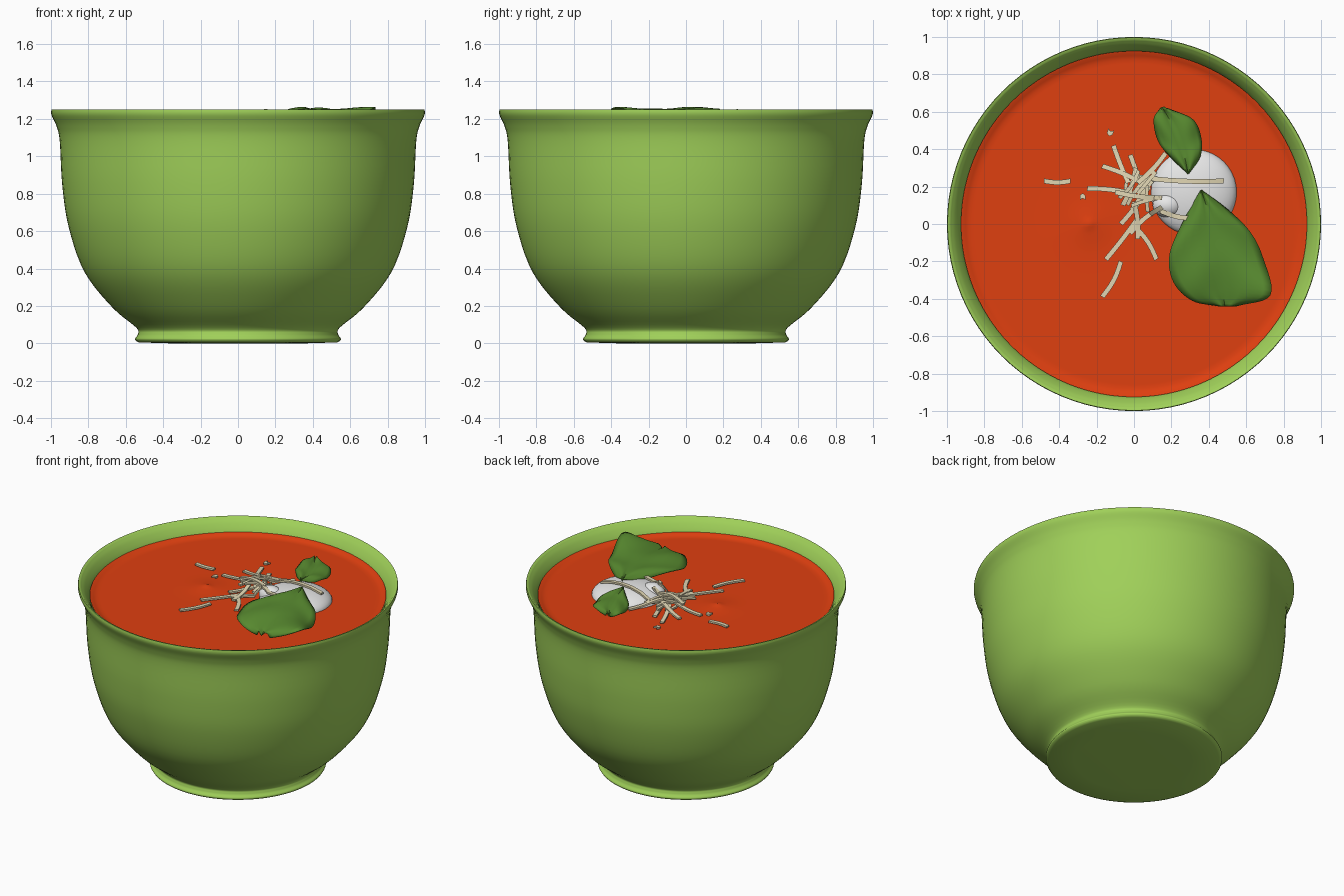
import bpy, bmesh, math, random
from mathutils import Vector

random.seed(4)
cube = bpy.data.objects.get("Cube")
if cube:
    bpy.data.objects.remove(cube, do_unlink=True)


def material(name, rgb):
    mat = bpy.data.materials.new(name)
    mat.use_nodes = True
    mat.diffuse_color = (*rgb, 1)
    mat.node_tree.nodes["Principled BSDF"].inputs["Base Color"].default_value = (*rgb, 1)
    return mat


GLAZE = material("green glaze", (0.35, 0.63, 0.10))
SOUP = material("tomato red", (0.74, 0.05, 0.005))
WHITE = material("soft white", (0.80, 0.80, 0.80))
CHEESE = material("pale cheese", (0.75, 0.67, 0.45))
LEAF = material("leaf green", (0.10, 0.26, 0.03))


def finish(bm, name, mat, angle=50):
    """Turn a bmesh into a smooth shaded object."""
    bmesh.ops.recalc_face_normals(bm, faces=bm.faces)
    mesh = bpy.data.meshes.new(name)
    bm.to_mesh(mesh)
    bm.free()
    mesh.materials.append(mat)
    obj = bpy.data.objects.new(name, mesh)
    bpy.context.collection.objects.link(obj)
    bpy.ops.object.select_all(action="DESELECT")
    obj.select_set(True)
    bpy.context.view_layer.objects.active = obj
    bpy.ops.object.shade_smooth_by_angle(angle=math.radians(angle))
    return obj


def smooth_path(points, steps):
    """Rounded path that passes through all the points."""
    pts = [Vector(p) for p in points]
    pts = [2 * pts[0] - pts[1]] + pts + [2 * pts[-1] - pts[-2]]
    path = []
    for a, b, c, d in zip(pts, pts[1:], pts[2:], pts[3:]):
        for k in range(steps):
            t = k / steps
            path.append(0.5 * (2 * b + (c - a) * t + (2 * a - 5 * b + 4 * c - d) * t**2
                               + (3 * b - a - 3 * c + d) * t**3))
    return path + [pts[-2]]


def lathe(profile, segments=96):
    """Spin (radius, height) pairs about the z axis."""
    bm = bmesh.new()
    verts = [bm.verts.new((r, 0, z)) for r, z in profile]
    edges = [bm.edges.new(pair) for pair in zip(verts, verts[1:])]
    bmesh.ops.spin(bm, geom=verts + edges, axis=(0, 0, 1), cent=(0, 0, 0),
                   angle=math.tau, steps=segments, use_merge=True)
    bmesh.ops.remove_doubles(bm, verts=bm.verts, dist=0.0005)
    return bm


# Bowl: underside, foot, outer wall, lip and inner wall
outside = smooth_path([(0.545, 0.012), (0.55, 0.025), (0.535, 0.05), (0.545, 0.085),
                       (0.67, 0.19), (0.82, 0.38), (0.905, 0.62), (0.94, 0.85),
                       (0.953, 1.08), (0.97, 1.16), (0.995, 1.215), (1.0, 1.235)], 5)
inside = smooth_path([(0.985, 1.247), (0.955, 1.215), (0.925, 1.16), (0.91, 1.08),
                      (0.87, 0.65), (0.74, 0.34), (0.45, 0.14), (0, 0.1)], 5)
profile = [(0, 0), (0.36, 0), (0.53, 0.005)] + [tuple(p) for p in outside]
profile += [(0.997, 1.25)] + [tuple(p) for p in inside]
finish(lathe(profile), "bowl", GLAZE)

# Soup: level surface, raised edge and one small peak
LEVEL = 1.155
rings = [(0.88 * i / 40, LEVEL) for i in range(41)]
bm = lathe(rings + [(0.9, LEVEL + 0.006), (0.915, LEVEL + 0.014), (0.925, LEVEL + 0.016)])
for v in bm.verts:
    d = math.hypot(v.co.x + 0.24, v.co.y)
    v.co.z += 0.012 * math.exp(-(d / 0.1) ** 2) + 0.01 * math.exp(-(d / 0.025) ** 2)
finish(bm, "soup", SOUP)


# Mozzarella: one large flattened ball and one small one
BALLS = {"large_mozzarella": ((0.32, 0.17, 1.15), (0.23, 0.23, 0.085)),
         "small_mozzarella": ((0.18, 0.10, 1.18), (0.08, 0.065, 0.06))}
for name, (centre, size) in BALLS.items():
    bm = bmesh.new()
    bmesh.ops.create_uvsphere(bm, u_segments=40, v_segments=20, radius=1)
    bmesh.ops.scale(bm, vec=size, verts=bm.verts)
    bmesh.ops.translate(bm, vec=centre, verts=bm.verts)
    finish(bm, name, WHITE)


def ground(x, y):
    """Height of the soup or cheese surface at a place."""
    z = LEVEL
    for c, s in BALLS.values():
        q = 1 - ((x - c[0]) / s[0]) ** 2 - ((y - c[1]) / s[1]) ** 2
        if q > 0:
            z = max(z, c[2] + s[2] * math.sqrt(q))
    return z


# Cheese shreds: thin bent strips lying in a loose heap
def shred(index, x1, y1, x2, y2, width=0.026):
    a, b = Vector((x1, y1)), Vector((x2, y2))
    along = (b - a).normalized()
    side = Vector((-along.y, along.x))
    bend = random.uniform(-0.015, 0.015)
    bm = bmesh.new()
    rows = []
    for k in range(7):
        t = k / 6
        p = a.lerp(b, t) + side * bend * math.sin(math.pi * t)
        heap = 0.06 * math.exp(-((p.x - 0.02) ** 2 + (p.y - 0.18) ** 2) / 0.02)
        z = max(ground(p.x, p.y), LEVEL + heap * (index % 5) / 4) + 0.006
        corners = [(-1, 0), (1, 0), (1, 0.012), (-1, 0.012)]
        rows.append([bm.verts.new((*(p + side * s * width / 2), z + h)) for s, h in corners])
    for r, q in zip(rows, rows[1:]):
        for j in range(4):
            bm.faces.new((r[j], r[j - 1], q[j - 1], q[j]))
    bm.faces.new(rows[0])
    bm.faces.new(rows[-1])
    finish(bm, f"cheese_shred_{index}", CHEESE, 30)


placed = [(-.48, .23, -.34, .23), (-.14, .50, -.11, .49), (-.11, .42, -.03, .22),
          (.03, .25, .48, .23), (-.17, -.39, -.07, -.20), (-.15, -.19, .02, .03),
          (.01, -.02, .12, -.19), (-.25, .19, .0, .16), (-.17, .31, .06, .21),
          (.02, .22, .17, .38), (-.02, .37, .06, .14), (-.07, .0, .08, .2),
          (-.06, .10, .01, .30), (.14, .07, .33, .03), (-.10, .17, .15, .14),
          (-.02, -.05, .15, .09), (-.29, .14, -.26, .14), (.0, .12, .02, -.08)]
for i, ends in enumerate(placed):
    shred(i, *ends)
for i in range(len(placed), len(placed) + 7):
    x, y = random.gauss(0.0, 0.05), random.gauss(0.2, 0.05)
    turn, half = random.uniform(0, math.pi), random.uniform(0.05, 0.1)
    dx, dy = half * math.cos(turn), half * math.sin(turn)
    shred(i, x - dx, y - dy, x + dx, y + dy, 0.02)


# Basil leaves: lofted from left edge to midrib to right edge, with soft side folds
def leaf(name, left, mid, right, ripple):
    bm = bmesh.new()
    grid = []
    rails = [smooth_path(rail, 6) for rail in (left, mid, right)]
    count = len(rails[0])
    for k, (a, m, b) in enumerate(zip(*rails)):
        row = []
        for j in range(-6, 7):
            u = abs(j) / 6
            p = m.lerp(a if j < 0 else b, u)
            p.z += 0.02 * math.sin(math.pi * u)
            p.z += ripple * u * math.sin(k / count * 16 - 4 * u)
            row.append(bm.verts.new(p))
        grid.append(row)
    for r, q in zip(grid, grid[1:]):
        for j in range(12):
            bm.faces.new((r[j], r[j + 1], q[j + 1], q[j]))
    bmesh.ops.remove_doubles(bm, verts=bm.verts, dist=0.0005)
    obj = finish(bm, name, LEAF, 60)
    obj.modifiers.new("thickness", "SOLIDIFY").thickness = 0.006


leaf("large_leaf",
     [(.355, .18, 1.24), (.27, .03, 1.23), (.19, -.16, 1.22), (.21, -.31, 1.21),
      (.31, -.41, 1.20), (.45, -.44, 1.19)],
     [(.36, .18, 1.24), (.40, .05, 1.25), (.42, -.08, 1.25), (.45, -.22, 1.245),
      (.475, -.35, 1.22), (.485, -.44, 1.19)],
     [(.365, .18, 1.24), (.50, .08, 1.22), (.62, -.04, 1.21), (.69, -.18, 1.21),
      (.73, -.38, 1.255), (.55, -.44, 1.195)], 0.01)
leaf("small_leaf",
     [(.285, .27, 1.235), (.19, .36, 1.22), (.125, .45, 1.215), (.105, .56, 1.22),
      (.14, .62, 1.22)],
     [(.29, .27, 1.235), (.27, .36, 1.235), (.24, .45, 1.235), (.20, .54, 1.23),
      (.15, .625, 1.22)],
     [(.295, .27, 1.235), (.355, .36, 1.22), (.36, .46, 1.21), (.315, .56, 1.215),
      (.18, .62, 1.22)], 0.006)
